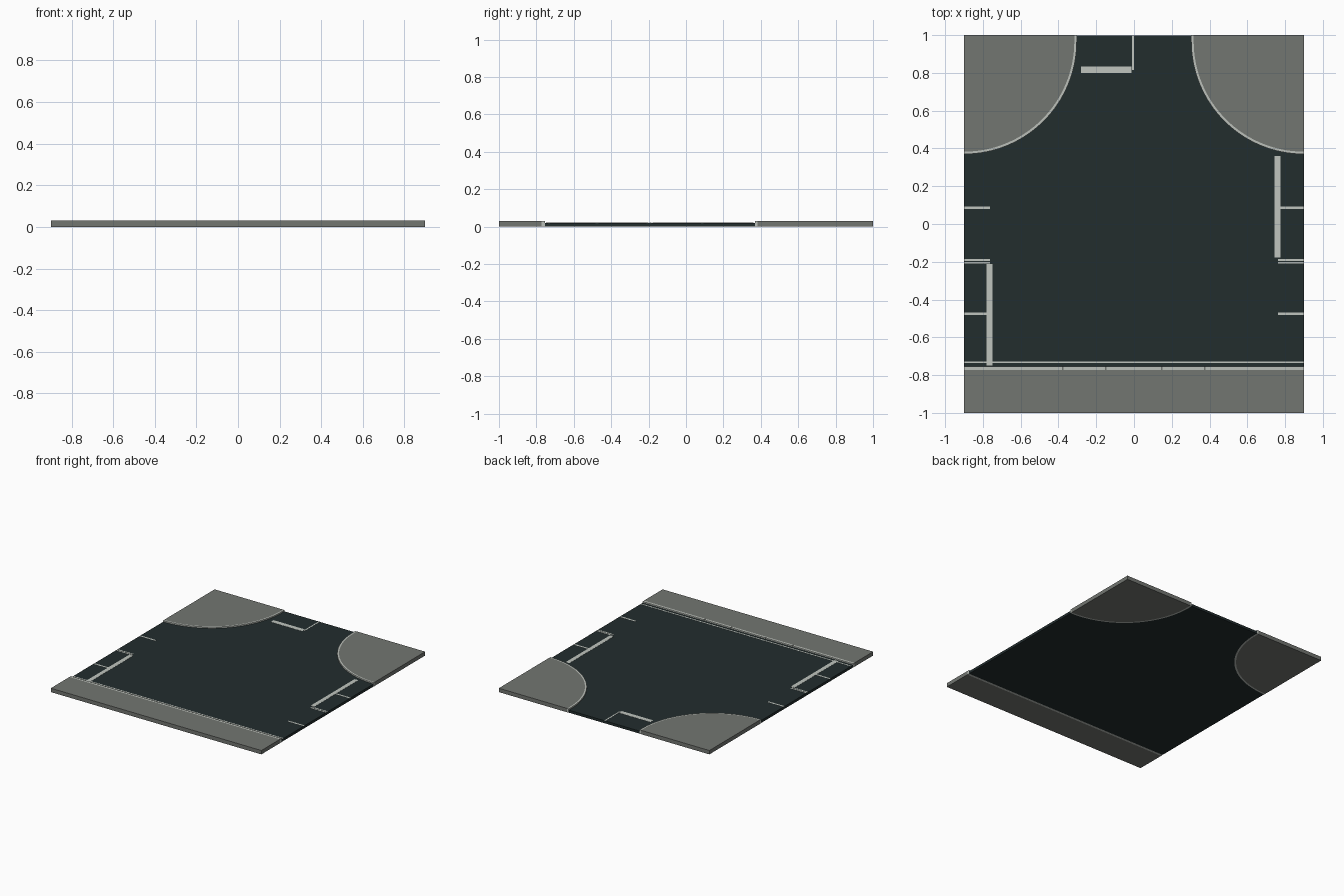
import bpy, bmesh, math

if "Cube" in bpy.data.objects:
    bpy.data.objects.remove(bpy.data.objects["Cube"])


def material(name, rgb):
    m = bpy.data.materials.new(name)
    m.diffuse_color = (*rgb, 1)
    m.use_nodes = True
    m.node_tree.nodes["Principled BSDF"].inputs["Base Color"].default_value = m.diffuse_color
    return m


ASPHALT = material("dark asphalt", (0.016, 0.026, 0.027))
PAVING = material("grey paving", (0.17, 0.18, 0.165))
CURB = material("light curb", (0.50, 0.53, 0.49))
PAINT = material("road paint", (0.53, 0.56, 0.52))

ROAD_Z, TOP_Z = 0.02, 0.03


def prism(name, points, z0, z1, mat):
    """Extrude a flat outline from z0 to z1."""
    bm = bmesh.new()
    base = bm.faces.new([bm.verts.new((x, y, z0)) for x, y in points])
    up = bmesh.ops.extrude_face_region(bm, geom=[base], use_keep_orig=True)
    for v in up["geom"]:
        if isinstance(v, bmesh.types.BMVert):
            v.co.z = z1
    bmesh.ops.recalc_face_normals(bm, faces=bm.faces)
    mesh = bpy.data.meshes.new(name)
    bm.to_mesh(mesh)
    bm.free()
    mesh.materials.append(mat)
    ob = bpy.data.objects.new(name, mesh)
    bpy.context.collection.objects.link(ob)
    return ob


def slab(name, x0, x1, y0, y1, z0, z1, mat):
    return prism(name, [(x0, y0), (x1, y0), (x1, y1), (x0, y1)], z0, z1, mat)


def marking(name, x0, x1, y0, y1):
    slab(name, x0, x1, y0, y1, ROAD_Z - 0.002, ROAD_Z + 0.001, PAINT)


# Road bed and the straight front sidewalk with its curb
slab("road", -0.899, 0.899, -0.76, 0.999, 0.0005, ROAD_Z, ASPHALT)
slab("front_sidewalk", -0.9, 0.9, -1, -0.773, 0, TOP_Z, PAVING)
slab("front_curb", -0.9, 0.9, -0.773, -0.755, 0, TOP_Z, CURB)
for x in (-0.377, -0.15, 0.147, 0.375):
    slab("curb_joint", x - 0.004, x + 0.004, -0.773, -0.7545, 0.022, TOP_Z + 0.0005, PAVING)

# Rounded corner sidewalks, each with a thin curved curb
CY, R_OUT, R_IN, N = 0.967, 0.597, 0.584, 32


def arc(side, r):
    return [(side * (0.9 - r * math.sin(a)), CY - r * math.cos(a))
            for a in (i / N * math.pi / 2 for i in range(N + 1))]


for side, label in ((-1, "left"), (1, "right")):
    inner = arc(side, R_IN) + [(side * (0.9 - R_IN), 1)]
    outer = arc(side, R_OUT) + [(side * (0.9 - R_OUT), 1)]
    prism(label + "_corner_sidewalk", inner + [(side * 0.9, 1)], 0, TOP_Z, PAVING)
    prism(label + "_corner_curb", inner + outer[::-1], 0, TOP_Z, CURB)

# Stop bars and centre lines of the three arms
marking("back_stop_bar", -0.28, -0.012, 0.80, 0.835)
marking("back_centre_line", -0.010, 0.0, 0.815, 0.999)
marking("right_stop_bar", 0.745, 0.776, -0.178, 0.36)
marking("left_stop_bar", -0.78, -0.748, -0.748, -0.212)
marking("front_edge_line", -0.899, 0.899, -0.737, -0.727)
for side in (-1, 1):
    for y, w in ((0.086, 0.014), (-0.19, 0.010), (-0.205, 0.010), (-0.476, 0.014)):
        xs = sorted((side * 0.763, side * 0.899))
        marking("lane_line", xs[0], xs[1], y - w / 2, y + w / 2)
